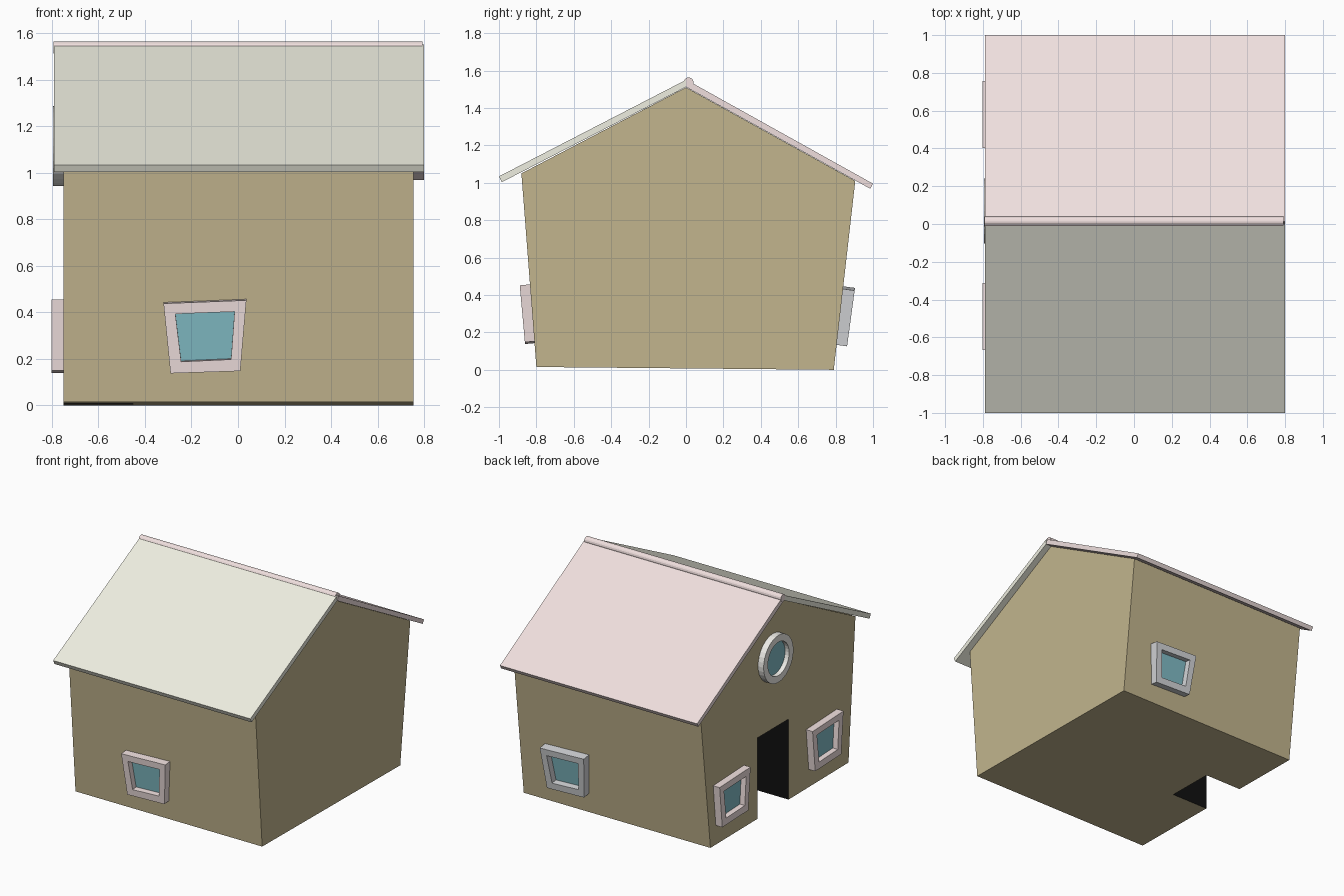
import bpy, bmesh, math
from mathutils import Matrix

if "Cube" in bpy.data.objects:
    bpy.data.objects.remove(bpy.data.objects["Cube"])


def material(name, rgb):
    m = bpy.data.materials.new(name)
    m.diffuse_color = (*rgb, 1)
    m.use_nodes = True
    m.node_tree.nodes["Principled BSDF"].inputs["Base Color"].default_value = m.diffuse_color
    return m


TAN = material("tan_wall", (0.54, 0.46, 0.27))
BLACK = material("dark_doorway", (0.005, 0.005, 0.005))
CREAM = material("cream_roof", (0.86, 0.86, 0.75))
PINK = material("pink_trim", (0.87, 0.74, 0.73))
GREY = material("grey_trim", (0.65, 0.66, 0.68))
WHITE = material("pale_trim", (0.85, 0.84, 0.80))
GLASS = material("blue_glass", (0.22, 0.50, 0.56))


def finish(name, bm, *mats):
    bmesh.ops.recalc_face_normals(bm, faces=bm.faces)
    me = bpy.data.meshes.new(name)
    bm.to_mesh(me)
    bm.free()
    ob = bpy.data.objects.new(name, me)
    bpy.context.collection.objects.link(ob)
    for m in mats:
        me.materials.append(m)
    return ob


def prism(name, profile, x0, x1, *mats):
    """Extrude a (y, z) profile from x0 to x1."""
    bm = bmesh.new()
    a = [bm.verts.new((x0, y, z)) for y, z in profile]
    b = [bm.verts.new((x1, y, z)) for y, z in profile]
    bm.faces.new(a)
    bm.faces.new(b)
    n = len(a)
    for i in range(n):
        j = (i + 1) % n
        bm.faces.new((a[i], a[j], b[j], b[i]))
    return finish(name, bm, *mats)


def window(name, outer, inner, loc, turn, tilt, mat, depth):
    """Hollow frame plus recessed pane; built facing -y, then placed."""
    place = Matrix.Translation(loc) @ Matrix.Rotation(turn, 4, 'Z') @ Matrix.Rotation(tilt, 4, 'X')
    back, n = 0.02, len(outer)
    bm = bmesh.new()
    loops = [[bm.verts.new((x, y, z)) for x, z in pts]
             for pts, y in ((outer, back), (outer, -depth), (inner, -depth), (inner, back))]
    for k in range(4):
        p, q = loops[k], loops[(k + 1) % 4]
        for i in range(n):
            j = (i + 1) % n
            bm.faces.new((p[i], p[j], q[j], q[i]))
    bm.transform(place)
    finish(name + "_frame", bm, mat)
    bm = bmesh.new()
    bm.faces.new([bm.verts.new((x, -0.012, z)) for x, z in reversed(inner)])
    # Pane is a single sheet facing outwards
    bm.normal_update()
    if bm.faces[:][0].normal.y > 0:
        bmesh.ops.reverse_faces(bm, faces=bm.faces[:])
    bm.transform(place)
    me = bpy.data.meshes.new(name + "_glass")
    bm.to_mesh(me)
    bm.free()
    me.materials.append(GLASS)
    bpy.context.collection.objects.link(bpy.data.objects.new(name + "_glass", me))


# Walls: a lopsided gabled block
walls = prism("walls", [(-0.80, 0.015), (0.79, 0), (0.905, 1.01), (0, 1.51), (-0.88, 1.05)],
              -0.75, 0.755, TAN, BLACK)

# Dark doorway notch cut into the left wall
cutter = prism("doorway_cutter", [(-0.11, -0.1), (0.25, -0.1), (0.25, 0.595), (-0.11, 0.595)],
               -0.9, -0.45, TAN, BLACK)
cutter.hide_render = True
for p in cutter.data.polygons:
    p.material_index = 1
mod = walls.modifiers.new("doorway", 'BOOLEAN')
mod.operation = 'DIFFERENCE'
mod.solver = 'EXACT'
mod.object = cutter
bpy.context.view_layer.objects.active = walls
walls.select_set(True)
bpy.ops.object.modifier_apply(modifier=mod.name)
bpy.data.objects.remove(cutter)

# Roof panels and ridge pole
prism("front_roof", [(0, 1.512), (0, 1.55), (-1.0, 1.034), (-0.985, 1.003)], -0.79, 0.80, CREAM)
prism("back_roof", [(0, 1.512), (0.012, 1.545), (1.0, 0.995), (0.985, 0.968)], -0.79, 0.80, PINK)
ridge = [(0.014 + 0.026 * math.cos(t * math.tau / 16), 1.537 + 0.026 * math.sin(t * math.tau / 16))
         for t in range(16)]
prism("ridge_pole", ridge, -0.792, 0.792, PINK)

# Crooked windows, one shared outline
outer = [(-0.178, 0.143), (0.178, 0.157), (0.152, -0.148), (-0.148, -0.158)]
inner = [(-0.127, 0.098), (0.127, 0.108), (0.112, -0.098), (-0.102, -0.108)]
window("front_window", outer, inner, (-0.142, -0.822, 0.30), 0, 0.09, PINK, 0.053)
window("back_window", outer, inner, (0.37, 0.825, 0.29), math.pi, 0.135, GREY, 0.058)
for side, y in (("rear", 0.58), ("fore", -0.49)):
    window("left_window_" + side, outer, inner, (-0.75, y, 0.298), -math.pi / 2, 0, PINK, 0.052)


# Round gable window
def circle(r):
    return [(r * math.cos(i * math.tau / 32), r * math.sin(i * math.tau / 32)) for i in range(32)]


window("round_window", circle(0.172), circle(0.122), (-0.75, 0.07, 1.115), -math.pi / 2, 0, WHITE, 0.045)
